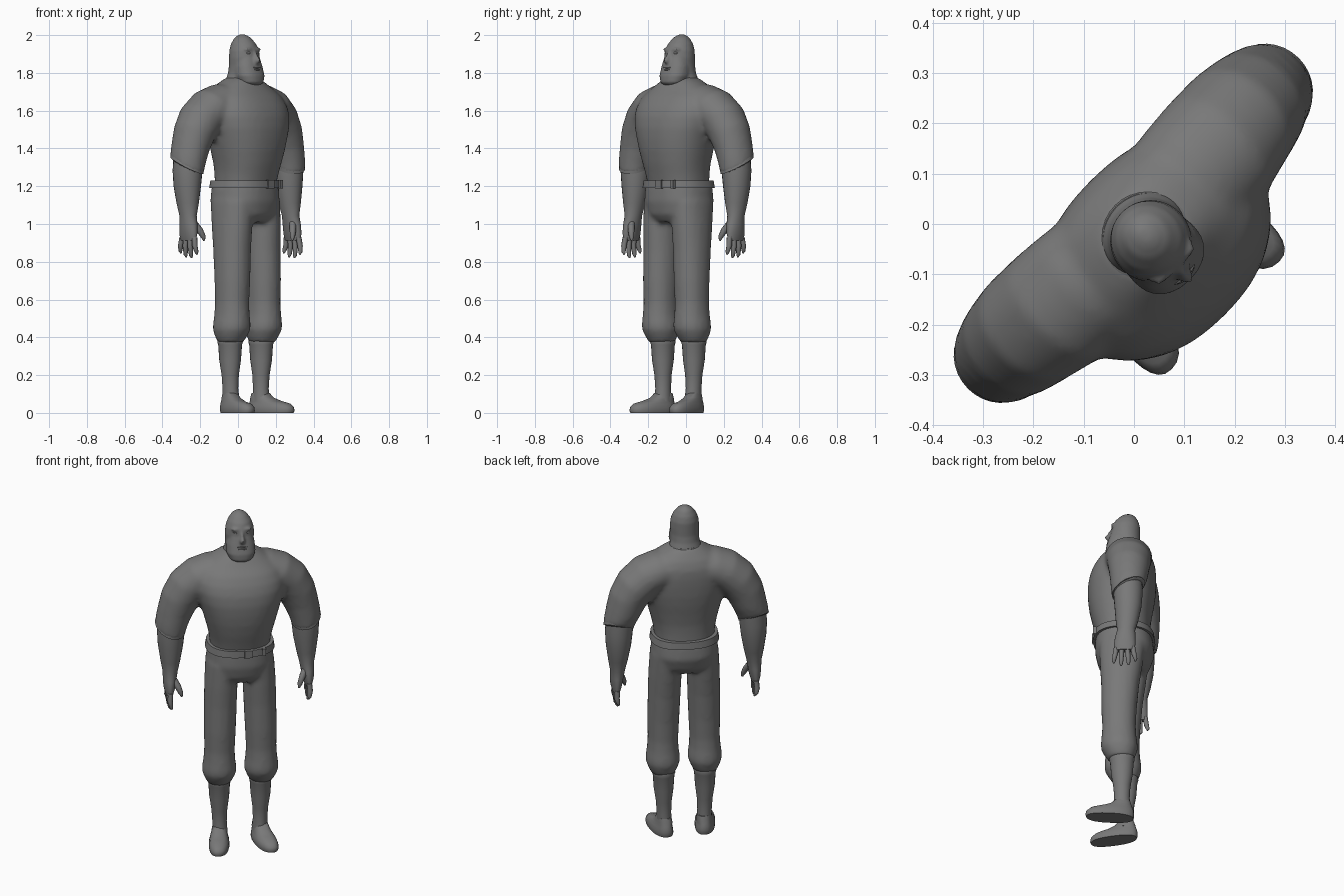
import bpy, bmesh, math
from mathutils import Vector

TURN = math.radians(45)          # the figure stands turned on the spot
grey = bpy.data.materials.new("plain_grey")
grey.diffuse_color = (0.19, 0.19, 0.19, 1)
Y = Vector((0, 1, 0))


def fb(z, rx, front, back, x=0.0):
    """Level ring from half width, front reach and back reach."""
    return (x, -(front + back) / 2, z, rx, (front - back) / 2)


def loft(bm, rings, side=1, n=2.0, segs=24, shear=0.0):
    """Skin rings (x, y, z, half width, half depth, optional back rise) into a capped tube."""
    rings = [(side * r[0],) + tuple(r[1:]) for r in rings]
    loops = []
    for i, (x, y, z, rs, rd, *rise) in enumerate(rings):
        a, b = rings[max(i - 1, 0)], rings[min(i + 1, len(rings) - 1)]
        t = Vector((b[0] - a[0], 0, b[2] - a[2])).normalized()
        u = Y.cross(t)
        loop = []
        for k in range(segs):
            th = 2 * math.pi * k / segs
            c, s = math.cos(th), math.sin(th)
            c = math.copysign(abs(c) ** (2 / n), c)
            s = math.copysign(abs(s) ** (2 / n), s)
            p = Vector((x, y, z)) + u * (rs * c) + Y * (rd * s)
            p.x -= side * shear * p.y
            p.z += (rise[0] if rise else 0) * rd * s
            loop.append(bm.verts.new(p))
        loops.append(loop)
    for a, b in zip(loops, loops[1:]):
        for k in range(segs):
            j = (k + 1) % segs
            bm.faces.new((a[k], a[j], b[j], b[k]))
    bm.faces.new(loops[0])
    bm.faces.new(loops[-1])


def ball(bm, loc, size):
    """Stretched sphere."""
    made = bmesh.ops.create_uvsphere(bm, u_segments=16, v_segments=10, radius=1)
    for v in made["verts"]:
        v.co = Vector([c * s + l for c, s, l in zip(v.co, size, loc)])


def box(bm, loc, size):
    made = bmesh.ops.create_cube(bm, size=1)
    for v in made["verts"]:
        v.co = Vector([c * s + l for c, s, l in zip(v.co, size, loc)])


def finish(name, bm, voxel=0, smooth=0, angle=50):
    bmesh.ops.recalc_face_normals(bm, faces=bm.faces[:])
    me = bpy.data.meshes.new(name)
    bm.to_mesh(me)
    bm.free()
    me.materials.append(grey)
    ob = bpy.data.objects.new(name, me)
    bpy.context.collection.objects.link(ob)
    ob.rotation_euler.z = TURN
    bpy.ops.object.select_all(action='DESELECT')
    ob.select_set(True)
    bpy.context.view_layer.objects.active = ob
    if voxel:
        m = ob.modifiers.new("merge", 'REMESH')
        m.mode, m.voxel_size, m.use_smooth_shade = 'VOXEL', voxel, True
        m = ob.modifiers.new("soften", 'SMOOTH')
        m.factor, m.iterations = 0.5, smooth
        bpy.ops.object.modifier_apply(modifier="merge")
        bpy.ops.object.modifier_apply(modifier="soften")
    bpy.ops.object.shade_smooth_by_angle(angle=math.radians(angle))
    return ob


SIDES = (1, -1)

# shirt: barrel torso merged with sloping shoulders and short sleeves
bm = bmesh.new()
loft(bm, [fb(1.17, .168, .20, -.095), fb(1.22, .167, .205, -.09), fb(1.27, .173, .218, -.09),
          fb(1.32, .184, .232, -.092), fb(1.39, .203, .247, -.102), fb(1.45, .22, .254, -.112),
          fb(1.51, .238, .256, -.119), fb(1.57, .25, .248, -.122), fb(1.62, .248, .23, -.122),
          fb(1.67, .228, .20, -.117), fb(1.715, .185, .158, -.098), fb(1.75, .13, .132, -.072),
          fb(1.775, .083, .11, -.05)], n=2.25, segs=40)
for s in SIDES:
    loft(bm, [(.08, -.015, 1.64, .105, .12), (.15, -.015, 1.632, .111, .13), (.22, -.012, 1.604, .117, .132),
              (.285, -.003, 1.55, .116, .124), (.328, 0, 1.48, .108, .115), (.353, .002, 1.41, .098, .106),
              (.372, .002, 1.35, .09, .099, .2), (.381, .002, 1.305, .086, .092, .45)], s, segs=32)
finish("shirt", bm, .013, 6)

# sleeve hems
bm = bmesh.new()
for s in SIDES:
    loft(bm, [(.375, .002, 1.335, .086, .092, .45), (.381, .002, 1.31, .086, .091, .45)], s, segs=32)
finish("sleeve_hems", bm)

# collar around the neck
bm = bmesh.new()
loft(bm, [fb(1.735, .11, .135, -.06), fb(1.76, .10, .127, -.057), fb(1.775, .085, .11, -.05)], segs=32)
finish("collar", bm)

# trousers: hips merged with legs that puff out above the boots
bm = bmesh.new()
loft(bm, [fb(1.01, .12, .17, -.05), fb(1.05, .167, .20, -.09), fb(1.12, .186, .215, -.112),
          fb(1.21, .18, .212, -.102)], n=2.3, segs=40)
for s in SIDES:
    loft(bm, [(.10, -.055, 1.12, .09, .13), (.107, -.062, .98, .091, .118), (.111, -.067, .86, .09, .106),
              (.115, -.073, .70, .088, .098), (.117, -.073, .58, .084, .093), (.118, -.073, .52, .087, .097),
              (.118, -.072, .47, .094, .102), (.118, -.07, .44, .094, .101), (.118, -.067, .41, .083, .088),
              (.117, -.062, .375, .066, .07)], s, n=2.1, segs=28)
finish("trousers", bm, .013, 5)

# belt band with buckle and loop
bm = bmesh.new()
loft(bm, [fb(1.19, .192, .226, -.117), fb(1.23, .185, .224, -.112)], n=2.35, segs=40)
finish("belt", bm)
bm = bmesh.new()
box(bm, (.02, -.222, 1.21), (.045, .018, .044))
box(bm, (.11, -.207, 1.21), (.02, .02, .044))
finish("buckle", bm)

# boots: shaft with a rolled top, foot with toes turned out
bm = bmesh.new()
for s in SIDES:
    loft(bm, [(.116, -.057, .39, .060, .068), (.116, -.057, .375, .065, .071), (.116, -.057, .36, .060, .066),
              (.116, -.057, .28, .055, .060), (.115, -.057, .20, .044, .047), (.114, -.057, .13, .040, .043),
              (.112, -.06, .06, .042, .05)], s)
    loft(bm, [fb(0, .055, .252, -.005, .107), fb(.012, .058, .257, -.01, .107), fb(.03, .057, .253, -.01, .107),
              fb(.048, .052, .232, -.008, .107), fb(.062, .046, .175, -.003, .106),
              fb(.08, .043, .125, .002, .105), fb(.105, .038, .10, .01, .105)], s, n=2.4, segs=28, shear=.17)
finish("boots", bm)

# forearms and hands
bm = bmesh.new()
for s in SIDES:
    loft(bm, [(.372, 0, 1.36, .076, .08), (.378, 0, 1.28, .077, .081), (.38, 0, 1.20, .07, .075),
              (.382, -.005, 1.11, .055, .063), (.384, -.01, 1.045, .042, .05), (.387, -.015, 1.0, .037, .057),
              (.39, -.018, .95, .031, .06), (.391, -.018, .912, .02, .054)], s)
    # four fingers hanging down, fanned front to back
    for y, tip in ((-.064, .838), (-.033, .82), (-.002, .824), (.028, .845)):
        dy = (y + .018) * .3
        loft(bm, [(.39, y, .93, .015, .015), (.394, y + dy * .5, .885, .015, .014),
                  (.389, y + dy, tip + .015, .011, .011), (.384, y + dy, tip, .004, .004)], s, segs=10)
    # thumb pointing inward and forward
    loft(bm, [(.374, -.035, 1.01, .02, .022), (.35, -.06, .97, .018, .019),
              (.335, -.073, .935, .014, .014), (.329, -.076, .912, .005, .005)], s, segs=10)
finish("forearms_and_hands", bm)

# head and neck, tapering to the crown, merged with jaw and nose
bm = bmesh.new()
loft(bm, [fb(1.70, .10, .11, -.06), fb(1.77, .088, .105, -.05), fb(1.80, .08, .11, -.04),
          fb(1.84, .079, .12, -.034), fb(1.88, .081, .13, -.034), fb(1.92, .077, .126, -.034),
          fb(1.955, .064, .108, -.026), fb(1.985, .043, .08, -.01), fb(2.0, .02, .056, .008),
          fb(2.004, .006, .04, .02)], segs=32)
loft(bm, [fb(1.735, .048, .142, .05), fb(1.75, .068, .157, .03), fb(1.785, .082, .157, .01),
          fb(1.835, .079, .143, 0), fb(1.88, .068, .13, 0)], n=2.3, segs=28)
loft(bm, [fb(1.85, .016, .153, .10), fb(1.866, .017, .164, .10), fb(1.885, .011, .15, .10),
          fb(1.91, .008, .134, .10)], segs=12)
for s in SIDES:
    ball(bm, (s * .032, -.108, 1.925), (.026, .018, .009))
finish("head", bm, .007, 3)

# eyes and lips
bm = bmesh.new()
for s in SIDES:
    ball(bm, (s * .033, -.11, 1.905), (.014, .013, .008))
finish("eyes", bm)
bm = bmesh.new()
ball(bm, (0, -.139, 1.828), (.03, .01, .005))
ball(bm, (0, -.142, 1.817), (.026, .01, .005))
finish("lips", bm)
